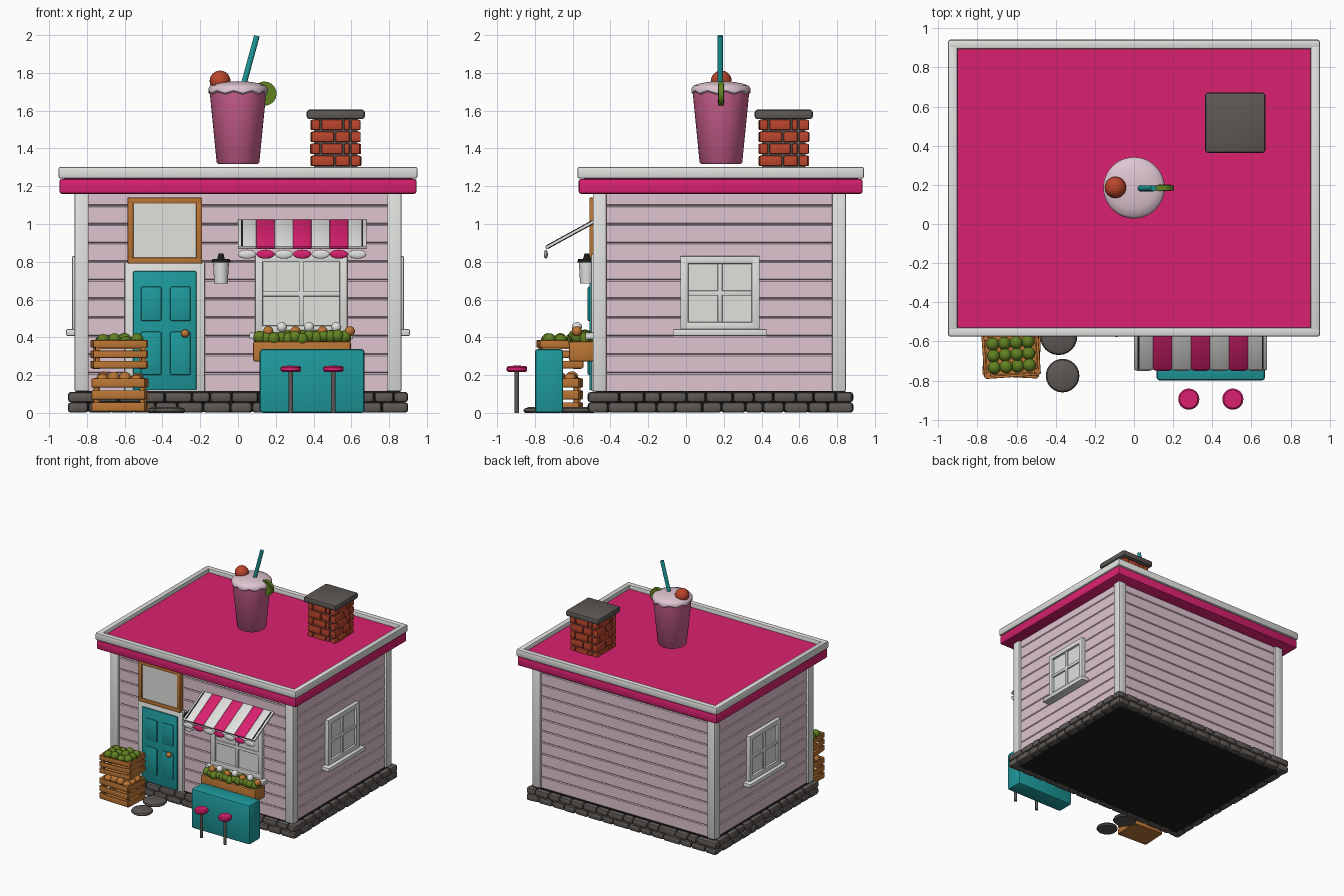
import bpy, bmesh, math, random
from mathutils import Matrix, Vector

if "Cube" in bpy.data.objects:
    bpy.data.objects.remove(bpy.data.objects["Cube"])
random.seed(4)

def mat(name, r, g, b):
    m = bpy.data.materials.new(name)
    m.diffuse_color = (r, g, b, 1)
    m.use_nodes = True
    m.node_tree.nodes["Principled BSDF"].inputs["Base Color"].default_value = m.diffuse_color
    return m

MAG = mat("magenta", 0.70, 0.015, 0.16)
PINK = mat("pale pink", 0.74, 0.56, 0.64)
WHITE = mat("white", 0.75, 0.75, 0.73)
TEAL = mat("teal", 0.013, 0.32, 0.33)
WOOD = mat("orange wood", 0.50, 0.18, 0.035)
STONE = mat("stone grey", 0.11, 0.098, 0.09)
BRICK = mat("brick red", 0.50, 0.06, 0.025)
GREEN = mat("leaf green", 0.12, 0.22, 0.015)
CUP = mat("cup pink", 0.62, 0.12, 0.28)
BLACK = mat("black", 0.012, 0.012, 0.011)

def finish(name, bm, mats, M=Matrix(), angle=0.7):
    me = bpy.data.meshes.new(name)
    bmesh.ops.recalc_face_normals(bm, faces=bm.faces)
    bm.to_mesh(me)
    bm.free()
    for m in (mats if isinstance(mats, list) else [mats]):
        me.materials.append(m)
    me.shade_smooth()
    me.set_sharp_from_angle(angle=angle)
    ob = bpy.data.objects.new(name, me)
    ob.matrix_world = M
    bpy.context.collection.objects.link(ob)
    return ob

def box(bm, x0, x1, y0, y1, z0, z1, bev=0.006, mi=0, seg=2, M=Matrix()):
    t = bmesh.new()
    S = Matrix.Diagonal((x1 - x0, y1 - y0, z1 - z0, 1))
    bmesh.ops.create_cube(t, size=1, matrix=Matrix.Translation(((x0 + x1) / 2, (y0 + y1) / 2, (z0 + z1) / 2)) @ S)
    if bev:
        bmesh.ops.bevel(t, geom=t.edges[:], offset=bev, segments=seg, affect='EDGES', profile=0.5)
    merge(bm, t, mi, M)

def ball(bm, c, r, scale=(1, 1, 1), mi=0, u=16, v=10):
    t = bmesh.new()
    bmesh.ops.create_uvsphere(t, u_segments=u, v_segments=v, radius=r,
                              matrix=Matrix.Translation(c) @ Matrix.Diagonal((*scale, 1)))
    merge(bm, t, mi, Matrix())

def rod(bm, a, b, r, mi=0, n=16, r2=None):
    a, b = Vector(a), Vector(b)
    t = bmesh.new()
    R = (b - a).to_track_quat('Z', 'Y').to_matrix().to_4x4()
    bmesh.ops.create_cone(t, cap_ends=True, segments=n, radius1=r, radius2=r if r2 is None else r2,
                          depth=(b - a).length, matrix=Matrix.Translation((a + b) / 2) @ R)
    merge(bm, t, mi, Matrix())

def merge(bm, t, mi, M):
    t.transform(M)
    for f in t.faces:
        f.material_index = mi
    me = bpy.data.meshes.new("tmp")
    t.to_mesh(me)
    t.free()
    bm.from_mesh(me)
    bpy.data.meshes.remove(me)

def single(name, m, *bounds, **kw):
    bm = bmesh.new()
    box(bm, *bounds, **kw)
    return finish(name, bm, m)

def lathe(name, m, prof, loc, n=40):
    bm = bmesh.new()
    vs = [bm.verts.new((r, 0, z)) for r, z in prof]
    es = [bm.edges.new(p) for p in zip(vs, vs[1:])]
    bmesh.ops.spin(bm, geom=vs + es, axis=(0, 0, 1), cent=(0, 0, 0), angle=2 * math.pi, steps=n)
    bmesh.ops.remove_doubles(bm, verts=bm.verts, dist=1e-4)
    return finish(name, bm, m, Matrix.Translation(loc))

# foundation slab and two courses of rounded stones
single("foundation", BLACK, -.86, .86, -.48, .845, .008, .115, bev=0)
bm = bmesh.new()
for row in range(2):
    for along_x, fixed, lo, hi in ((1, -.485, -.9, .9), (1, .85, -.9, .9), (0, -.865, -.52, .885), (0, .865, -.52, .885)):
        n = 15 if along_x else 12
        cuts = [lo + (hi - lo) * (i + (random.uniform(-.2, .2) if 0 < i < n else 0) +
                (.4 if row and 0 < i < n else 0)) / n for i in range(n + 1)]
        for a, b in zip(cuts, cuts[1:]):
            d = .034 + random.uniform(-.005, .002)
            s = (a + .001, b - .001, fixed - d, fixed + d)
            s = s if along_x else (s[2], s[3], s[0], s[1])
            box(bm, *s, row * .055 + .001, row * .055 + .056, bev=.016)
finish("foundation_stones", bm, STONE)

# siding boards on all sides, corner posts
bm = bmesh.new()
zs = [.11, .21] + [.21 + .0985 * i for i in range(1, 11)]
for a, b in zip(zs, zs[1:]):
    box(bm, -.845, .845, -.475, .828, a, b, bev=.006, seg=1)
finish("siding_walls", bm, PINK, angle=.5)
bm = bmesh.new()
for x in (-.828, .828):
    for y in (-.457, .81):
        box(bm, x - .037, x + .037, y - .036, y + .036, .115, 1.165)
finish("corner_posts", bm, WHITE)

# flat roof with fascia and raised rim
single("roof_fascia", MAG, -.945, .945, -.568, .935, 1.16, 1.238, bev=.012)
single("roof_deck", MAG, -.92, .92, -.54, .91, 1.22, 1.268, bev=0)
bm = bmesh.new()
for y in (-.575, .895):
    box(bm, -.95, .95, y, y + .047, 1.24, 1.302, bev=.01)
for x in (-.95, .903):
    box(bm, x, x + .047, -.575, .942, 1.24, 1.302, bev=.01)
finish("roof_rim", bm, WHITE)

# brick chimney: mortar core, staggered bricks, cap
CX, CY, W = .5175, .5175, .132
C = Matrix.Translation((CX, CY, 0))
single("chimney_core", STONE, CX - .115, CX + .115, CY - .115, CY + .115, 1.25, 1.57, bev=0)
bm = bmesh.new()
for row in range(5):
    z = 1.243 + row * .0635
    for k in range(4):
        R = C @ Matrix.Rotation(k * math.pi / 2, 4, 'Z')
        cuts = (-W, -.005, W - .055) if row % 2 else (-W, -.08, .04, W - .055)
        for a, b in zip(cuts, cuts[1:]):
            box(bm, a + .004, b - .004, -W + random.uniform(-.004, .004), -W + .05, z, z + .055, bev=.007, M=R)
finish("chimney_bricks", bm, BRICK)
single("chimney_cap", STONE, CX - .154, CX + .154, CY - .154, CY + .154, 1.555, 1.605, bev=.014)

# big drink cup on the roof
O = (0, .185, 0)
lathe("cup", CUP, [(0, 1.318), (.105, 1.318), (.113, 1.326), (.15, 1.70), (0, 1.70)], O)
foam = lathe("cup_foam", PINK, [(.146, 1.69), (.157, 1.70), (.157, 1.718), (.146, 1.732), (.11, 1.745), (.06, 1.753), (0, 1.756)], O)
for v in foam.data.vertices:  # wavy lower edge
    if v.co.z < 1.705:
        v.co.z += .007 * math.sin(10 * math.atan2(v.co.y, v.co.x))
bm = bmesh.new()
rod(bm, (.025, .182, 1.72), (.10, .182, 1.996), .015)
finish("straw", bm, TEAL)
bm = bmesh.new()
ball(bm, (-.095, .187, 1.757), .055, u=24, v=16)
finish("berry", bm, BRICK)
bm = bmesh.new()
rod(bm, (.14, .172, 1.69), (.14, .198, 1.69), .064, n=32)
for y0, y1 in ((.169, .173), (.197, .201)):
    rod(bm, (.14, y0, 1.69), (.14, y1, 1.69), .05, n=32)
finish("lime_slice", bm, GREEN)

# door with frame, raised panels and knob
single("door_frame", WHITE, -.60, -.175, -.50, -.46, .112, .80)
bm = bmesh.new()
box(bm, -.555, -.22, -.512, -.47, .12, .75)
for x0, x1 in ((-.515, -.405), (-.36, -.25)):
    for z0, z1 in ((.20, .43), (.485, .67)):
        box(bm, x0, x1, -.521, -.50, z0, z1, bev=.01)
finish("door", bm, TEAL)
bm = bmesh.new()
ball(bm, (-.28, -.535, .42), .022)
finish("door_knob", bm, WOOD)

# blank sign board
bm = bmesh.new()
for b in ((-.585, -.19, .79, .822), (-.585, -.19, 1.108, 1.14), (-.585, -.553, .80, 1.13), (-.222, -.19, .80, 1.13)):
    box(bm, b[0], b[1], -.512, -.47, b[2], b[3])
finish("sign_frame", bm, WOOD)
single("sign_board", WHITE, -.565, -.21, -.502, -.47, .81, 1.12, bev=0)

# wall lamp
bm = bmesh.new()
rod(bm, (-.09, -.525, .685), (-.09, -.525, .80), .036, r2=.042, n=20)
finish("lamp_glass", bm, WHITE)
bm = bmesh.new()
rod(bm, (-.09, -.525, .795), (-.09, -.525, .815), .052, r2=.045, n=20)
rod(bm, (-.09, -.525, .815), (-.09, -.525, .845), .02, r2=.012)
rod(bm, (-.09, -.525, .805), (-.09, -.47, .805), .012)
finish("lamp_cap", bm, BLACK)

# windows: frame, panes, mullions and sill, facing local -y
def window(name, M, hw, z0, z1, sill_w):
    bm = bmesh.new()
    f = .042
    box(bm, -hw, hw, -.008, .02, z0, z1, bev=0)
    for s in (-1, 1):
        c = s * (hw - f / 2)
        box(bm, c - f / 2, c + f / 2, -.027, .02, z0, z1)
    box(bm, -hw, hw, -.027, .02, z1 - f, z1)
    box(bm, -hw, hw, -.027, .02, z0, z0 + f)
    zm = (z0 + z1) / 2
    box(bm, -.013, .013, -.02, .01, z0 + .02, z1 - .02, bev=.004)
    box(bm, -hw + .02, hw - .02, -.02, .01, zm - .013, zm + .013, bev=.004)
    box(bm, -sill_w, sill_w, -.058, .02, z0 - .03, z0 + .005)
    finish(name, bm, WHITE, M)

window("front_window", Matrix.Translation((.335, -.475, 0)), .245, .42, .84, .275)
for name, s in (("right_window", 1), ("left_window", -1)):
    window(name, Matrix.Translation((s * .852, .18, 0)) @ Matrix.Rotation(s * math.pi / 2, 4, 'Z'), .21, .438, .83, .25)

# striped awning with scallops and side rods
bm = bmesh.new()
A = Matrix.Translation((0, -.49, 1.012)) @ Matrix.Rotation(math.atan2(.137, .25), 4, 'X')
w = .68 / 7
for i in range(7):
    box(bm, i * w, (i + 1) * w, -.288, .012, -.008, .008, bev=.003, mi=i % 2, M=A)
    ball(bm, ((i + .5) * w, -.742, .84), .048, (1, .22, .5), mi=i % 2)
for x in (.022, .658):
    box(bm, x - .005, x + .005, -.28, 0, -.011, .011, bev=0, mi=2, M=A)
finish("awning", bm, [WHITE, MAG, BLACK])

# flower box with foliage and blooms
single("flower_box", WOOD, .08, .597, -.62, -.485, .272, .378, bev=.01)
bm = bmesh.new()
for i in range(13):
    for y in (-.585, -.535):
        ball(bm, (.115 + i * .0375, y + random.uniform(-.01, .01), .398 + random.uniform(-.008, .01)), .034, u=12, v=8)
finish("foliage", bm, GREEN)
bm = bmesh.new()
for i in range(7):
    ball(bm, (.16 + i * .072, -.578, .432 + .022 * (i % 2)), .027, mi=i % 2)
finish("blooms", bm, [WOOD, WHITE])

# bar counter and stools
single("bar_counter", TEAL, .115, .67, -.80, -.65, 0, .338, bev=.016)
for n, x in enumerate((.28, .505)):
    bm = bmesh.new()
    rod(bm, (x, -.895, 0), (x, -.895, .225), .012)
    finish(f"stool_pole_{n}", bm, STONE)
    lathe(f"stool_seat_{n}", MAG, [(0, .216), (.046, .216), (.054, .224), (.054, .24), (.046, .249), (0, .25)], (x, -.895, 0), 28)

# slatted crates filled with fruit
def crate(name, x, y, z, ang, h, fruit):
    M = Matrix.Translation((x, y, z)) @ Matrix.Rotation(ang, 4, 'Z')
    bm = bmesh.new()
    a, b = .138, .108
    p = h / 3
    for k in range(3):
        for s in (-1, 1):
            box(bm, -a, a, s * b - .007, s * b + .007, k * p + .004, k * p + p - .012, bev=.004)
            box(bm, s * a - .007, s * a + .007, -b, b, k * p + .004, k * p + p - .012, bev=.004)
    for sx in (-1, 1):
        for sy in (-1, 1):
            box(bm, sx * .122 - .012, sx * .122 + .012, sy * .092 - .012, sy * .092 + .012, 0, h - .01, bev=.003)
    box(bm, -a, a, -b, b, .004, .016, bev=0)
    box(bm, -a + .01, a - .01, -b + .01, b - .01, h - .06, h - .05, bev=0)
    finish(name, bm, WOOD, M)
    bm = bmesh.new()
    for i in range(4):
        for j in range(3):
            ball(bm, (-.09 + i * .06, -.06 + j * .06, h - .018 + random.uniform(-.008, .01)), .034)
    finish(name + "_fruit", bm, fruit, M)

crate("lower_crate", -.625, -.668, .004, -.05, .19, WOOD)
crate("upper_crate", -.628, -.668, .232, .07, .165, GREEN)

# stepping stones
for n, (x, y, r) in enumerate(((-.365, -.775, .086), (-.385, -.575, .095))):
    lathe(f"stepping_stone_{n}", STONE, [(0, 0), (r - .008, 0), (r, .01), (r - .006, .022), (r - .025, .03), (0, .032)], (x, y, 0), 24)
